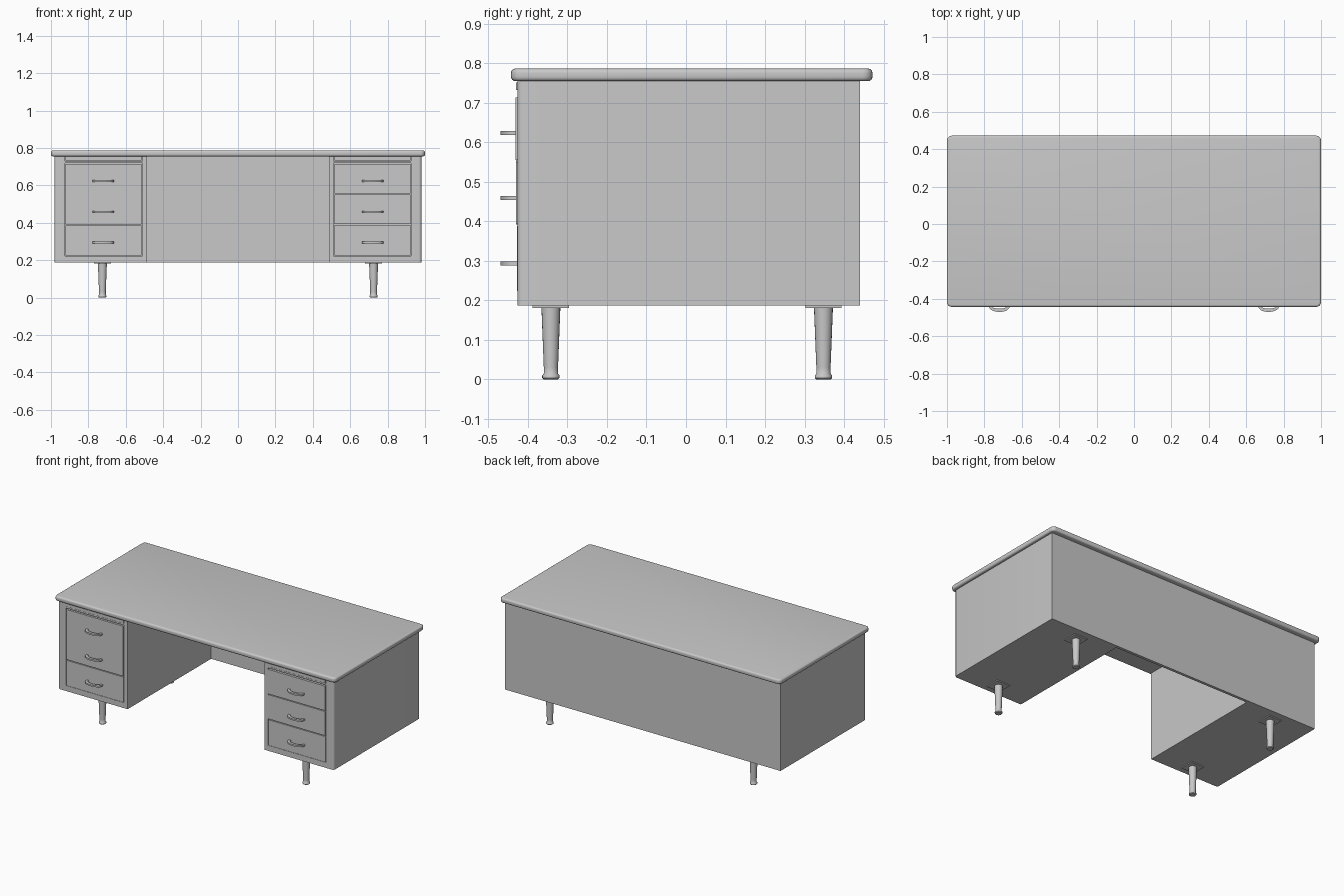
import bpy
import bmesh
from math import pi, sin, cos, radians

cube = bpy.data.objects.get("Cube")
if cube:
    bpy.data.objects.remove(cube, do_unlink=True)

grey = bpy.data.materials.new("desk grey")
grey.use_nodes = True
grey.diffuse_color = (0.58, 0.58, 0.58, 1)
grey.node_tree.nodes["Principled BSDF"].inputs["Base Color"].default_value = grey.diffuse_color


def finish(bm, name):
    bmesh.ops.recalc_face_normals(bm, faces=bm.faces)
    mesh = bpy.data.meshes.new(name)
    bm.to_mesh(mesh)
    bm.free()
    mesh.materials.append(grey)
    obj = bpy.data.objects.new(name, mesh)
    bpy.context.collection.objects.link(obj)
    return obj


def smooth(obj):
    bpy.ops.object.select_all(action='DESELECT')
    obj.select_set(True)
    bpy.context.view_layer.objects.active = obj
    bpy.ops.object.shade_smooth_by_angle(angle=radians(40))


def box_mesh(x, y, z):
    """Box between the (low, high) pairs of each axis."""
    bm = bmesh.new()
    bmesh.ops.create_cube(bm, size=1)
    for v in bm.verts:
        v.co = [lo + (hi - lo) * (c + 0.5) for (lo, hi), c in zip((x, y, z), v.co)]
    return bm


def box(name, x, y, z):
    return finish(box_mesh(x, y, z), name)


def span(side, a, b):
    return tuple(sorted((side * a, side * b)))


FRONT, BACK, LOW, HIGH = -0.427, 0.44, 0.187, 0.757

# Rounded desktop: corners first, then the top and bottom rims
bm = box_mesh((-1, 1), (-0.443, 0.472), (0.755, 0.787))
upright = [e for e in bm.edges if abs(e.verts[0].co.z - e.verts[1].co.z) > 0.01]
bmesh.ops.bevel(bm, geom=upright, offset=0.025, segments=5, profile=0.5, affect='EDGES')
rims = [e for e in bm.edges if abs(e.verts[0].co.z - e.verts[1].co.z) < 0.001]
bmesh.ops.bevel(bm, geom=rims, offset=0.011, segments=4, profile=0.5, affect='EDGES')
smooth(finish(bm, "desktop"))

# Panel closing the back of the knee space
box("back_panel", (-0.49, 0.49), (BACK - 0.018, BACK), (LOW, HIGH))


def pedestal(side, label):
    bm = box_mesh(span(side, 0.487, 0.981), (FRONT, BACK), (LOW, HIGH))
    corner = [e for e in bm.edges
              if all(abs(v.co.x) > 0.9 and v.co.y < 0 for v in e.verts)]
    bmesh.ops.bevel(bm, geom=corner, offset=0.014, segments=4, profile=0.5, affect='EDGES')
    body = finish(bm, label + "_pedestal")
    # Shallow openings for the drawers and the writing slide
    for z in ((0.222, 0.72), (0.73, 0.753)):
        cutter = box("cutter", span(side, 0.511, 0.926), (FRONT - 0.05, FRONT + 0.015), z)
        cutter.hide_render = True
        mod = body.modifiers.new("opening", 'BOOLEAN')
        mod.operation = 'DIFFERENCE'
        mod.solver = 'EXACT'
        mod.object = cutter
        bpy.context.view_layer.objects.active = body
        bpy.ops.object.modifier_apply(modifier=mod.name)
        bpy.data.objects.remove(cutter, do_unlink=True)
    smooth(body)
    box(label + "_writing_slide", span(side, 0.515, 0.922),
        (FRONT - 0.004, FRONT + 0.02), (0.733, 0.752))


def drawer(name, side, low, high, proud):
    box(name, span(side, 0.516, 0.921), (FRONT - proud, FRONT + 0.02), (low, high))


def handle(name, x, z):
    """Flat bow pull with an open middle."""
    bm = bmesh.new()
    rings = []
    steps = 14
    for i in range(steps + 1):
        t = pi * i / steps
        section = []
        for w, d in ((0.058, 0.043), (0.044, 0.026)):
            for h in (-0.005, 0.005):
                section.append(bm.verts.new((x + w * cos(t), FRONT - d * sin(t) ** 0.7, z + h)))
        rings.append([section[k] for k in (0, 1, 3, 2)])
    for a, b in zip(rings, rings[1:]):
        for k in range(4):
            n = (k + 1) % 4
            bm.faces.new((a[k], a[n], b[n], b[k]))
    bm.faces.new(rings[0])
    bm.faces.new(rings[-1])
    smooth(finish(bm, name))


def leg(name, x, y):
    """Tapered round leg with a swollen foot."""
    profile = [(0, 0), (0.018, 0), (0.022, 0.004), (0.022, 0.01), (0.018, 0.015),
               (0.018, 0.03), (0.024, 0.182), (0, 0.182)]
    bm = bmesh.new()
    verts = [bm.verts.new((r, 0, z)) for r, z in profile]
    edges = [bm.edges.new(pair) for pair in zip(verts, verts[1:])]
    bmesh.ops.spin(bm, geom=verts + edges, cent=(0, 0, 0), axis=(0, 0, 1),
                   angle=2 * pi, steps=20, use_merge=True)
    bmesh.ops.remove_doubles(bm, verts=bm.verts, dist=0.0001)
    bmesh.ops.translate(bm, verts=bm.verts, vec=(x, y, 0))
    smooth(finish(bm, name))
    box(name + "_plate", (x - 0.046, x + 0.046), (y - 0.046, y + 0.046), (0.181, LOW))


for side, label in ((-1, "right"), (1, "left")):
    pedestal(side, label)
    for i, z in enumerate((0.294, 0.459, 0.624)):
        handle(f"{label}_handle_{i + 1}", side * 0.72, z)
    for place, y in (("front", -0.342), ("back", 0.348)):
        leg(f"{label}_{place}_leg", side * 0.725, y)

# Three drawers on one side, a deep file drawer on the other
drawer("left_bottom_drawer", 1, 0.224, 0.388, 0.001)
drawer("left_middle_drawer", 1, 0.394, 0.55, 0.003)
drawer("left_top_drawer", 1, 0.556, 0.714, 0.005)
drawer("right_bottom_drawer", -1, 0.224, 0.386, 0.001)
drawer("right_file_drawer", -1, 0.392, 0.714, 0.003)
